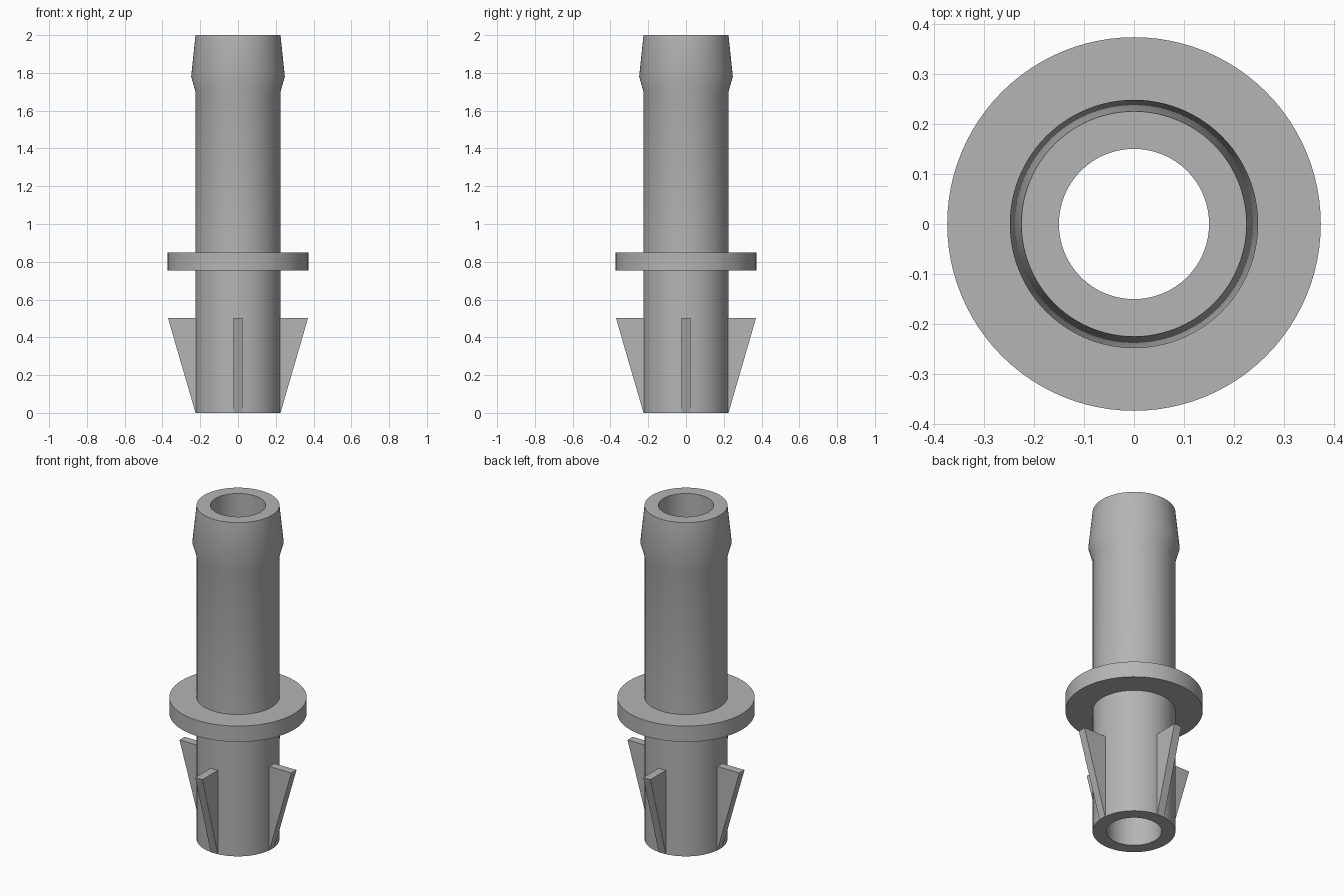
import bpy, bmesh, math
from mathutils import Matrix, Vector

cube = bpy.data.objects.get("Cube")
if cube:
    bpy.data.objects.remove(cube, do_unlink=True)

GREY = (0.46, 0.46, 0.46, 1.0)
plastic = bpy.data.materials.new("grey plastic")
plastic.use_nodes = True
plastic.diffuse_color = GREY
plastic.node_tree.nodes["Principled BSDF"].inputs["Base Color"].default_value = GREY


def add_object(name, bm):
    bmesh.ops.recalc_face_normals(bm, faces=bm.faces)
    mesh = bpy.data.meshes.new(name)
    bm.to_mesh(mesh)
    bm.free()
    mesh.materials.append(plastic)
    obj = bpy.data.objects.new(name, mesh)
    bpy.context.collection.objects.link(obj)
    return obj


def lathe(name, profile, steps=96):
    """Spin a closed (radius, height) outline around z."""
    bm = bmesh.new()
    verts = [bm.verts.new((r, 0, z)) for r, z in profile]
    edges = [bm.edges.new((a, b)) for a, b in zip(verts, verts[1:] + verts[:1])]
    bmesh.ops.spin(bm, geom=verts + edges, cent=(0, 0, 0), axis=(0, 0, 1),
                   angle=math.tau, steps=steps, use_duplicate=False)
    bmesh.ops.remove_doubles(bm, verts=bm.verts, dist=1e-5)
    obj = add_object(name, bm)
    bpy.ops.object.select_all(action='DESELECT')
    obj.select_set(True)
    bpy.context.view_layer.objects.active = obj
    bpy.ops.object.shade_smooth_by_angle(angle=math.radians(30))
    return obj


# Hollow tube with stop flange and hose barb in one outline
BORE, TUBE, FLANGE, BARB = 0.15, 0.225, 0.373, 0.248
lathe("barbed_tube", [
    (BORE, 0), (TUBE, 0),
    (TUBE, 0.755), (FLANGE, 0.755), (FLANGE, 0.85), (TUBE, 0.85),
    (TUBE, 1.70), (BARB, 1.78), (TUBE, 2.0), (BORE, 2.0),
])


# Four wedge-shaped snap fins around the lower end
def snap_fin(name, angle):
    outline = [(0.2, 0), (TUBE, 0), (0.371, 0.503), (0.2, 0.503)]
    thickness = 0.048
    bm = bmesh.new()
    face = bm.faces.new([bm.verts.new((x, -thickness / 2, z)) for x, z in outline])
    side = bmesh.ops.extrude_face_region(bm, geom=[face])["geom"]
    bmesh.ops.translate(bm, vec=Vector((0, thickness, 0)),
                        verts=[v for v in side if isinstance(v, bmesh.types.BMVert)])
    bmesh.ops.rotate(bm, cent=(0, 0, 0), matrix=Matrix.Rotation(angle, 3, 'Z'),
                     verts=bm.verts)
    return add_object(name, bm)


for i, side in enumerate(("left", "back", "right", "front")):
    snap_fin(f"{side}_snap_fin", i * math.pi / 2)
